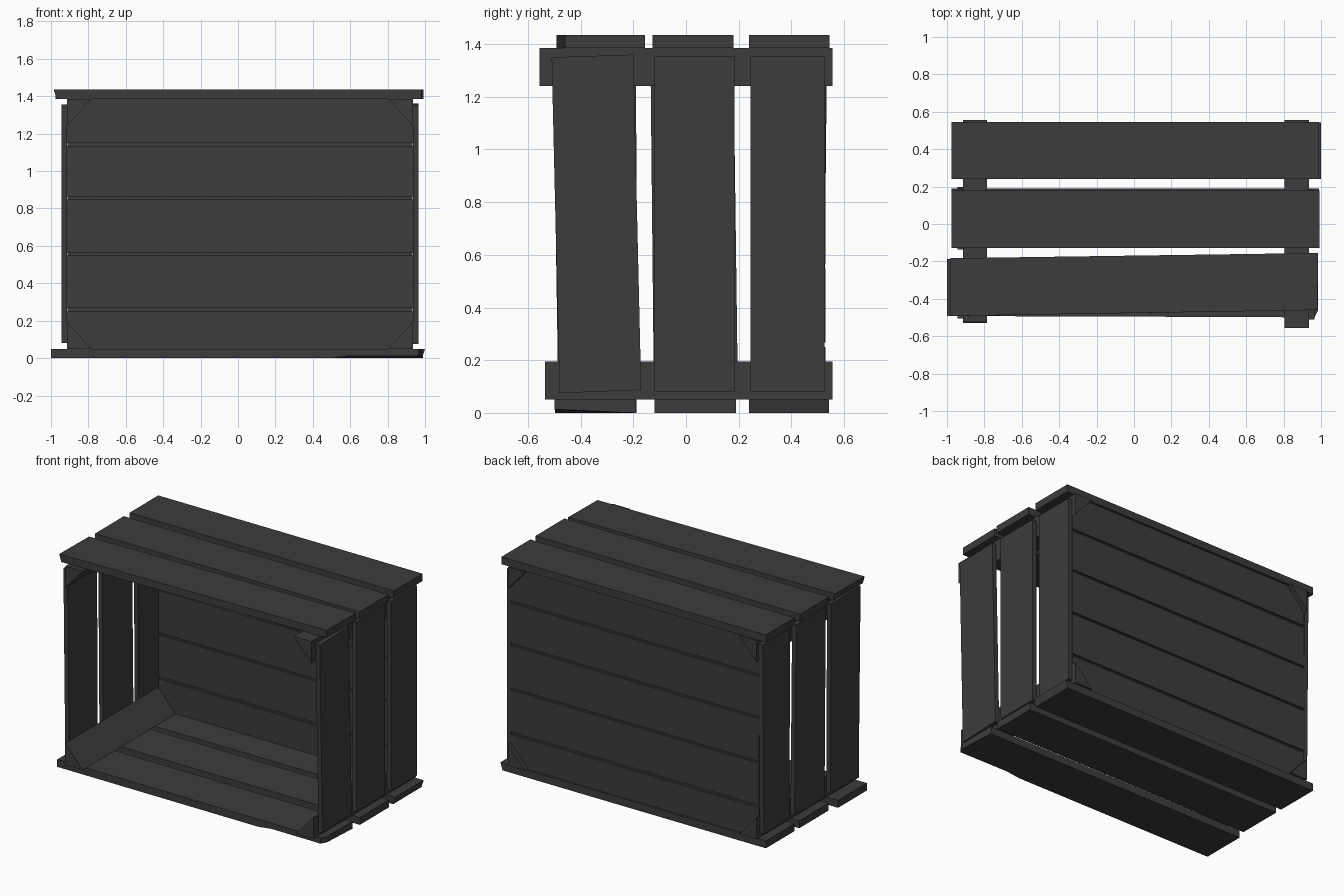
import bpy

if "Cube" in bpy.data.objects:
    bpy.data.objects.remove(bpy.data.objects["Cube"])

mat = bpy.data.materials.new("dark_wood")
mat.diffuse_color = (0.045, 0.045, 0.045, 1)
mat.use_nodes = True
mat.node_tree.nodes["Principled BSDF"].inputs["Base Color"].default_value = mat.diffuse_color


def loft(name, a, b):
    """Solid between two matching loops of points."""
    n = len(a)
    faces = [list(range(n))[::-1], list(range(n, 2 * n))]
    faces += [[i, (i + 1) % n, n + (i + 1) % n, n + i] for i in range(n)]
    me = bpy.data.meshes.new(name)
    me.from_pydata(list(a) + list(b), [], faces)
    import bmesh
    bm = bmesh.new()
    bm.from_mesh(me)
    bmesh.ops.recalc_face_normals(bm, faces=bm.faces)
    bm.to_mesh(me)
    bm.free()
    me.materials.append(mat)
    ob = bpy.data.objects.new(name, me)
    bpy.context.collection.objects.link(ob)
    return ob


def flat_plank(name, outline, z0, z1, under_left=0, under_right=0):
    """Lying plank; the ends can be undercut on the lower face."""
    low = [(x + under_left if x < -0.9 else x - under_right if x > 0.95 else x, y, z0)
           for x, y in outline]
    return loft(name, low, [(x, y, z1) for x, y in outline])


def rect(x0, x1, y0, y1):
    return [(x0, y0), (x1, y0), (x1, y1), (x0, y1)]


def box(name, x0, x1, y0, y1, z0, z1):
    return flat_plank(name, rect(x0, x1, y0, y1), z0, z1)


# Top planks, the front one nailed on askew
T0, T1 = 1.385, 1.435
flat_plank("top_plank_front", [(-0.985, -0.492), (0.98, -0.46), (0.985, -0.155), (-0.98, -0.183)],
           T0, T1, under_left=0.015)
flat_plank("top_plank_middle", rect(-0.975, 0.993, -0.127, 0.18), T0, T1)
flat_plank("top_plank_back", rect(-0.975, 0.99, 0.24, 0.545), T0, T1)

# Bottom planks, the front one with a chipped corner and lower edge
front = [(-1, -0.492), (0.5, -0.497), (0.6, -0.497), (0.965, -0.5), (0.985, -0.46),
         (0.985, -0.19), (-1, -0.187)]
low = [(x, y, 0.012 if 0.55 < x and y < -0.4 else 0) for x, y in front]
loft("bottom_plank_front", low, [(x, y, 0.05) for x, y in front])
flat_plank("bottom_plank_middle", rect(-0.975, 0.99, -0.12, 0.19), 0, 0.05)
flat_plank("bottom_plank_back", rect(-0.975, 1.0, 0.24, 0.543), 0, 0.05, under_right=0.015)

# Triangular corner battens running front to back
for name, x, dx, z, dz, y0 in [
        ("batten_top_left", -0.915, 0.13, 1.385, -0.145, -0.525),
        ("batten_top_right", 0.935, -0.13, 1.385, -0.145, -0.557),
        ("batten_bottom_left", -0.915, 0.13, 0.05, 0.145, -0.53),
        ("batten_bottom_right", 0.935, -0.13, 0.05, 0.145, -0.535)]:
    tri = [(x, z), (x + dx, z), (x, z + dz)]
    loft(name, [(u, y0, v) for u, v in tri], [(u, 0.557, v) for u, v in tri])

# Side planks: (y, z) outlines, bottom pair then top pair
right = [[(-0.48, 0.075), (-0.17, 0.087), (-0.2, 1.36), (-0.51, 1.35)],
         [(-0.12, 0.08), (0.185, 0.08), (0.185, 1.355), (-0.12, 1.355)],
         [(0.245, 0.08), (0.525, 0.08), (0.525, 1.355), (0.245, 1.355)]]
left = [[(-0.485, 0.08), (-0.185, 0.08), (-0.19, 1.355), (-0.505, 1.355)],
        [(-0.122, 0.08), (0.197, 0.08), (0.18, 1.355), (-0.135, 1.355)],
        [(0.25, 0.08), (0.522, 0.08), (0.535, 1.355), (0.245, 1.355)]]
for side, planks, xa, xb in [("right", right, 0.935, 0.965), ("left", left, -0.945, -0.915)]:
    for place, o in zip(("front", "middle", "back"), planks):
        loft(f"{side}_plank_{place}", [(xa, y, z) for y, z in o], [(xb, y, z) for y, z in o])

# Back panel: boards with shallow grooves over a thin core
box("back_core", -0.912, 0.932, 0.475, 0.515, 0.05, 1.385)
for i, (z0, z1) in enumerate([(0.05, 0.25), (0.268, 0.548), (0.563, 0.847),
                              (0.863, 1.133), (1.15, 1.385)]):
    box(f"back_board_{i + 1}", -0.915, 0.935, 0.46, 0.53, z0, z1)
